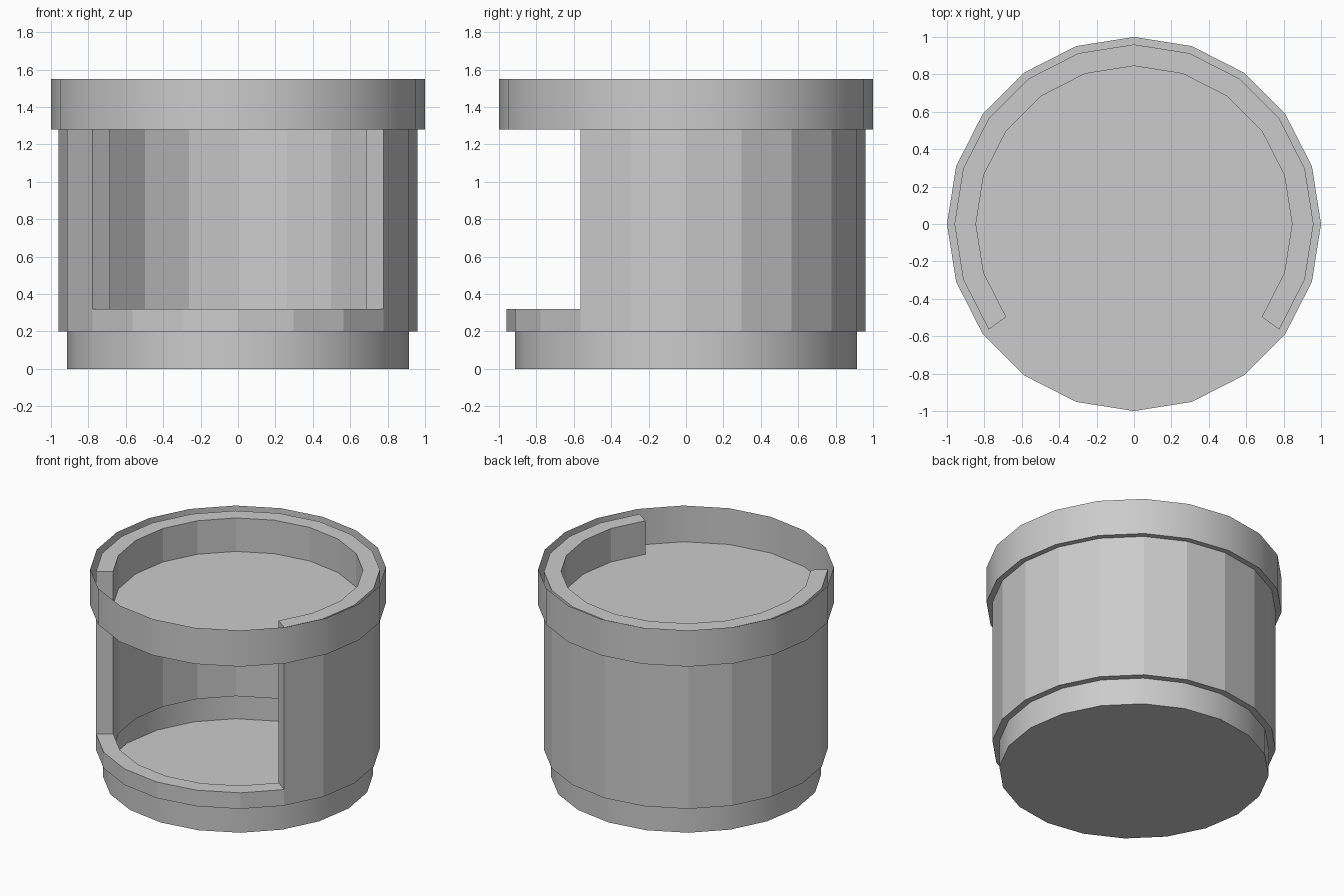
import bpy, math

if "Cube" in bpy.data.objects:
    bpy.data.objects.remove(bpy.data.objects["Cube"])

N = 20                      # sides of every round part
STEP = 2 * math.pi / N


def ring(radius, z):
    return [(radius * math.cos(i * STEP), radius * math.sin(i * STEP), z) for i in range(N)]


def make_object(name, verts, faces):
    mesh = bpy.data.meshes.new(name)
    mesh.from_pydata(verts, [], faces)
    mesh.update()
    obj = bpy.data.objects.new(name, mesh)
    bpy.context.collection.objects.link(obj)
    return obj


def open_cup(name, radius, z0, z1):
    """Thin sheet cup: a disc with a smooth upright rim."""
    verts = ring(radius, z0) + ring(radius, z1)
    faces = [tuple(reversed(range(N)))]
    for i in range(N):
        j = (i + 1) % N
        faces.append((i, j, N + j, N + i))
    obj = make_object(name, verts, faces)
    bpy.context.view_layer.objects.active = obj
    obj.select_set(True)
    bpy.ops.object.shade_smooth_by_angle(angle=math.radians(40))
    obj.select_set(False)
    return obj


def body_shell(name, r_out, r_in, z_low, z_sill, z_top, first, last):
    """Thick full ring up to the sill, then a wall leaving out segments first..last-1."""
    verts = []
    for z in (z_low, z_sill, z_top):
        verts += ring(r_out, z) + ring(r_in, z)

    def out(level, i):
        return level * 2 * N + i % N

    def inn(level, i):
        return out(level, i) + N

    faces = []
    for i in range(N):
        j = i + 1
        opening = first <= i < last
        top = 1 if opening else 2
        for k in range(top):
            faces.append((out(k, i), out(k, j), out(k + 1, j), out(k + 1, i)))
            faces.append((inn(k, j), inn(k, i), inn(k + 1, i), inn(k + 1, j)))
        faces.append((out(top, i), out(top, j), inn(top, j), inn(top, i)))
        faces.append((out(0, j), out(0, i), inn(0, i), inn(0, j)))
    # upright end faces at both sides of the opening
    faces.append((out(1, first), inn(1, first), inn(2, first), out(2, first)))
    faces.append((inn(1, last), out(1, last), out(2, last), inn(2, last)))
    return make_object(name, verts, faces)


# Shallow base dish
open_cup("base_dish", 0.913, 0.0, 0.20)
# Thick wall with a six-segment opening centred on the front
body_shell("body_wall", 0.96, 0.845, 0.20, 0.32, 1.53, 12, 18)
# Upper tray with a raised rim
open_cup("top_tray", 1.0, 1.28, 1.55)
